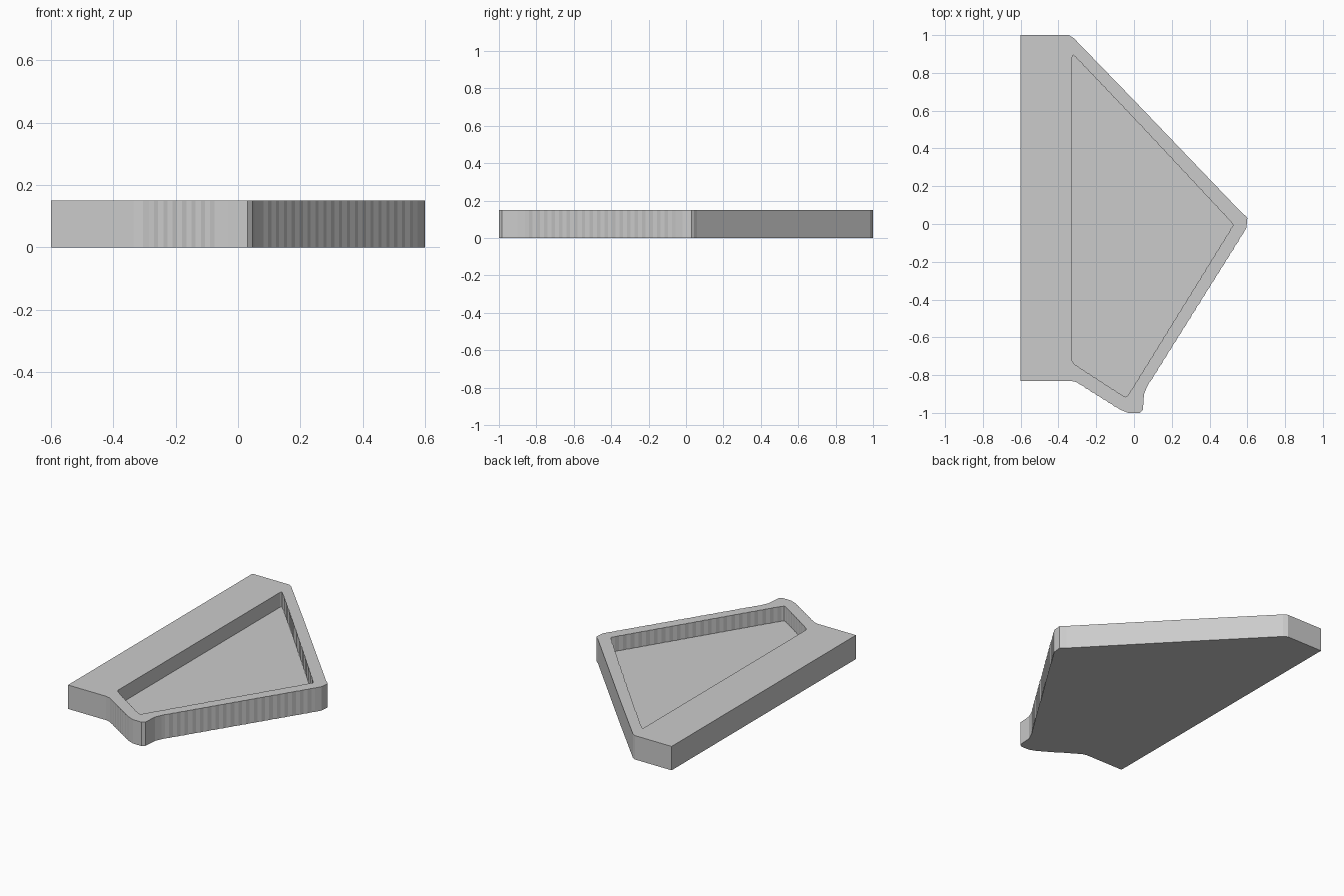
import bpy, bmesh
from mathutils import Vector

cube = bpy.data.objects.get("Cube")
if cube:
    bpy.data.objects.remove(cube, do_unlink=True)

HEIGHT, FLOOR = 0.15, 0.057

# Outlines run clockwise; the third value is the number of steps to the next point
outer = [(-0.6, 1, 1), (-0.345, 1, 1), (-0.32, 0.985, 1), (0, 0.655, 6),
         (0.57, 0.06, 1), (0.592, 0.042, 1), (0.6, 0.03, 1), (0.595, -0.02, 1),
         (0.575, -0.055, 40), (0.07, -0.86, 1), (0.053, -0.9, 1), (0.047, -0.985, 1),
         (0.03, -1, 1), (-0.03, -1, 1), (-0.075, -0.982, 14), (-0.285, -0.85, 1),
         (-0.305, -0.837, 1), (-0.335, -0.83, 1), (-0.6, -0.83, 1)]
inner = [(-0.327, 0.885, 1), (-0.322, 0.895, 1), (-0.31, 0.885, 20), (0, 0.56, 26),
         (0.515, 0.01, 1), (0.525, -0.007, 44), (-0.03, -0.905, 1), (-0.042, -0.915, 1),
         (-0.055, -0.912, 16), (-0.315, -0.743, 1), (-0.327, -0.725, 1)]


def outline(points, depth=0.0015):
    """Closed path whose long slanted edges carry a fine ripple."""
    path = []
    for i, (x, y, steps) in enumerate(points):
        a, b = Vector((x, y)), Vector(points[(i + 1) % len(points)][:2])
        along = (b - a).normalized()
        side = Vector((-along.y, along.x))
        for k in range(steps):
            ripple = 0 if k == 0 or steps < 10 else depth * (-1) ** k
            path.append(a.lerp(b, k / steps) + side * ripple)
    return path


def ring(bm, path, z):
    return [bm.verts.new((p.x, p.y, z)) for p in path]


def walls(bm, low, high):
    for i in range(len(low)):
        j = (i + 1) % len(low)
        bm.faces.new((low[i], low[j], high[j], high[i]))


bm = bmesh.new()
rim, pocket = outline(outer), outline(inner)
base, top = ring(bm, rim, 0), ring(bm, rim, HEIGHT)
floor, lip = ring(bm, pocket, FLOOR), ring(bm, pocket, HEIGHT)
walls(bm, base, top)
walls(bm, floor, lip)
bm.faces.new(base)
bm.faces.new(floor)

# Flat rim between the outer edge and the pocket
edges = [bm.edges.get((r[i - 1], r[i])) for r in (top, lip) for i in range(len(r))]
bmesh.ops.triangle_fill(bm, edges=edges, use_beauty=True, normal=(0, 0, 1))
bmesh.ops.recalc_face_normals(bm, faces=bm.faces)

mesh = bpy.data.meshes.new("recessed_plate")
bm.to_mesh(mesh)
bm.free()
plate = bpy.data.objects.new("recessed_plate", mesh)
bpy.context.collection.objects.link(plate)

# Plain grey
grey = bpy.data.materials.new("plain_grey")
grey.use_nodes = True
colour = (0.6, 0.6, 0.6, 1)
grey.diffuse_color = colour
grey.node_tree.nodes["Principled BSDF"].inputs["Base Color"].default_value = colour
mesh.materials.append(grey)
